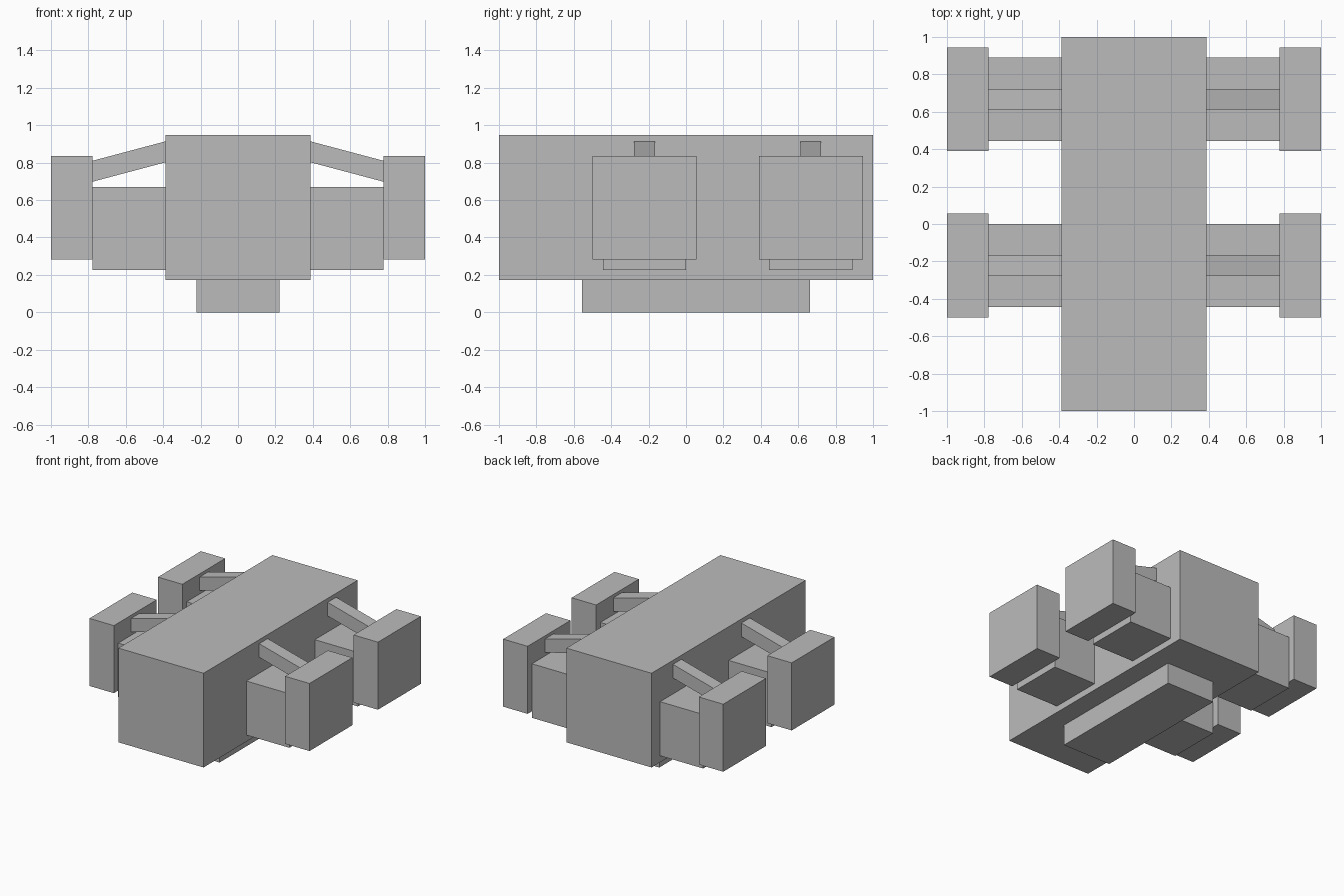
import bpy
import bmesh

old = bpy.data.objects.get("Cube")
if old:
    bpy.data.objects.remove(old, do_unlink=True)

# Single flat grey
grey = bpy.data.materials.new("grey")
grey.use_nodes = True
colour = (0.5, 0.5, 0.5, 1)
grey.diffuse_color = colour
grey.node_tree.nodes["Principled BSDF"].inputs["Base Color"].default_value = colour


def box(name, x, y, z, drop=0.0):
    """Box from (min, max) ranges; drop lowers the end farther from the centre."""
    bm = bmesh.new()
    bmesh.ops.create_cube(bm, size=1)
    outer = max(x, key=abs)
    for v in bm.verts:
        v.co = [r[0] if c < 0 else r[1] for c, r in zip(v.co, (x, y, z))]
        if drop and abs(v.co.x - outer) < 0.001:
            v.co.z -= drop
    mesh = bpy.data.meshes.new(name)
    bm.to_mesh(mesh)
    bm.free()
    mesh.materials.append(grey)
    obj = bpy.data.objects.new(name, mesh)
    bpy.context.collection.objects.link(obj)


def side_range(side, inner, outer):
    return sorted((side * inner, side * outer))


# Main body and the keel beneath it
BODY, HUB, RIM = 0.387, 0.778, 1.0
box("body", (-BODY, BODY), (-1, 1), (0.173, 0.947))
box("keel", (-0.222, 0.222), (-0.556, 0.664), (0, 0.173))

# Four side units: arm block, outer pad and sloping strut
for side, side_name in ((1, "left"), (-1, "right")):
    for y, end_name in ((-0.222, "front"), (0.667, "rear")):
        tag = f"{end_name}_{side_name}"
        box(f"{tag}_arm", side_range(side, BODY, HUB),
            (y - 0.222, y + 0.222), (0.227, 0.671))
        box(f"{tag}_pad", side_range(side, HUB, RIM),
            (y - 0.278, y + 0.278), (0.281, 0.836))
        box(f"{tag}_strut", side_range(side, BODY, HUB),
            (y - 0.055, y + 0.055), (0.802, 0.914), drop=0.104)
